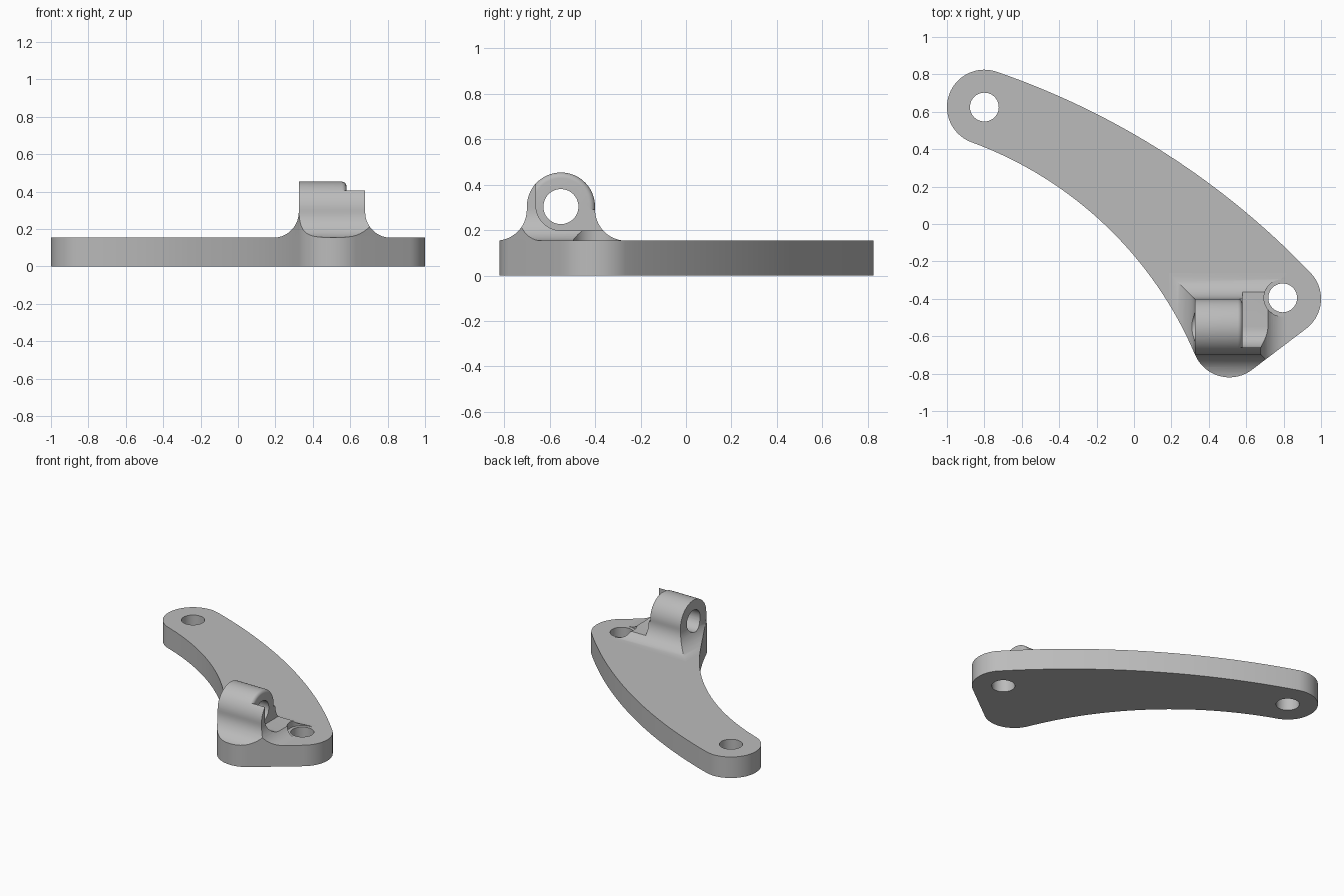
import bpy
import bmesh
from math import sin, cos, pi, radians
from mathutils import Vector

if "Cube" in bpy.data.objects:
    bpy.data.objects.remove(bpy.data.objects["Cube"], do_unlink=True)

grey = bpy.data.materials.new("plain_grey")
grey.use_nodes = True
grey.diffuse_color = (0.5, 0.5, 0.5, 1)
grey.node_tree.nodes["Principled BSDF"].inputs["Base Color"].default_value = grey.diffuse_color

THICK = 0.153          # plate thickness
AXIS = (-0.55, 0.303)  # y, z of the lug bore
HOLES = [(-0.8, 0.625), (0.795, -0.395)]


def loft(name, loops):
    """Closed solid through a list of equal-length point loops."""
    bm = bmesh.new()
    rings = [[bm.verts.new(p) for p in loop] for loop in loops]
    n = len(rings[0])
    for a, b in zip(rings, rings[1:]):
        for i in range(n):
            j = (i + 1) % n
            bm.faces.new((a[i], a[j], b[j], b[i]))
    bm.faces.new(rings[0])
    bm.faces.new(rings[-1])
    bmesh.ops.recalc_face_normals(bm, faces=bm.faces)
    mesh = bpy.data.meshes.new(name)
    bm.to_mesh(mesh)
    bm.free()
    mesh.materials.append(grey)
    obj = bpy.data.objects.new(name, mesh)
    bpy.context.collection.objects.link(obj)
    return obj


def arc(cx, cy, r, start, end, steps):
    angles = [radians(start + (end - start) * i / steps) for i in range(steps + 1)]
    return [(cx + r * cos(a), cy + r * sin(a)) for a in angles]


def arc_through(p, q, r, steps=32):
    """Inner points of the circular arc from p through q to r."""
    p, q, r = Vector(p), Vector(q), Vector(r)
    u, v = q - p, r - p
    d = 2 * u.cross(v)
    c = p + Vector((v.y * u.dot(u) - u.y * v.dot(v), u.x * v.dot(v) - v.x * u.dot(u))) / d
    sweep = -(p - c).angle_signed(r - c)
    begin = -Vector((1, 0)).angle_signed(p - c)
    rad = (p - c).length
    return [(c.x + rad * cos(begin + sweep * i / steps),
             c.y + rad * sin(begin + sweep * i / steps)) for i in range(1, steps)]


def upright(name, pts, z0, z1):
    return loft(name, [[(x, y, z) for x, y in pts] for z in (z0, z1)])


def along_x(name, pts, x0, x1):
    return loft(name, [[(x, y, z) for y, z in pts] for x in (x0, x1)])


def combine(obj, tool, operation):
    mod = obj.modifiers.new("combine", "BOOLEAN")
    mod.operation, mod.solver, mod.object = operation, "EXACT", tool
    bpy.ops.object.select_all(action="DESELECT")
    bpy.context.view_layer.objects.active = obj
    obj.select_set(True)
    bpy.ops.object.modifier_apply(modifier=mod.name)
    bpy.data.objects.remove(tool, do_unlink=True)


def smooth(obj):
    bpy.ops.object.select_all(action="DESELECT")
    bpy.context.view_layer.objects.active = obj
    obj.select_set(True)
    bpy.ops.object.shade_smooth_by_angle(angle=radians(30))


# Curved plate outline: three round corners joined by two long arcs
left_end = arc(-0.8, 0.625, 0.2, 72, 250, 28)
low_end = arc(0.51, -0.62, 0.2, 203, 307, 18)
right_end = arc(0.8, -0.4, 0.2, 307, 402, 18)
outline = (left_end + arc_through(left_end[-1], (-0.16, 0.0), low_end[0]) + low_end
           + right_end + arc_through(right_end[-1], (0, 0.48), left_end[0]))

# Plate with two bolt holes
plate = upright("curved_plate", outline, 0, THICK)
for hx, hy in HOLES:
    combine(plate, upright("hole_cutter", arc(hx, hy, 0.077, 0, 352.5, 47), -0.1, 0.3), "DIFFERENCE")


# Flared base of the lug, with a concave fillet on all four sides
def flare_loop(t, r=0.137):
    d, z = r * (1 - cos(t)), THICK + r * (1 - sin(t))
    x0, x1, y0, y1 = 0.325 - d, 0.68 + d, -0.7 - d, -0.4 + d
    return [(x0, y0, z), (x1, y0, z), (x1, y1, z), (x0, y1, z)]


boss = loft("pivot_lug", [flare_loop(pi / 2 * i / 14) for i in range(15)])


def slot(x0):
    """Clearance beside the lug, open to the top and back."""
    corner = arc(-0.55, 0.308, 0.11, 180, 270, 12)
    return along_x("slot_cutter", [(-0.66, 0.7)] + corner + [(0, 0.198), (0, 0.7)], x0, 1.0)


def lug_profile(r):
    y, z = AXIS
    return arc(y, z, r, 0, 180, 36) + [(y - r, 0.21), (y + r, 0.21)]


combine(boss, slot(0.58), "DIFFERENCE")

# Round lug with a softened inner edge
stations = [(0.325, 0.15)] + [(0.555 + 0.025 * sin(t), 0.125 + 0.025 * cos(t))
                              for t in [pi / 2 * i / 6 for i in range(7)]]
lug = loft("round_lug", [[(x, y, z) for y, z in lug_profile(r)] for x, r in stations])
combine(boss, lug, "UNION")

# Thin front wall left beside the slot
wall = along_x("front_wall", lug_profile(0.15), 0.55, 0.68)
combine(wall, slot(0.5), "DIFFERENCE")
combine(boss, wall, "UNION")

# Cross bore, bolt head clearance, and trimming to the plate edge
combine(boss, along_x("bore_cutter", arc(*AXIS, 0.077, 0, 352.5, 47), 0, 0.65), "DIFFERENCE")
combine(boss, upright("clearance_cutter", arc(*HOLES[1], 0.1, 0, 352.5, 47), 0.1, 0.7), "DIFFERENCE")
combine(boss, upright("edge_trimmer", outline, 0.05, 0.8), "INTERSECT")

smooth(plate)
smooth(boss)
